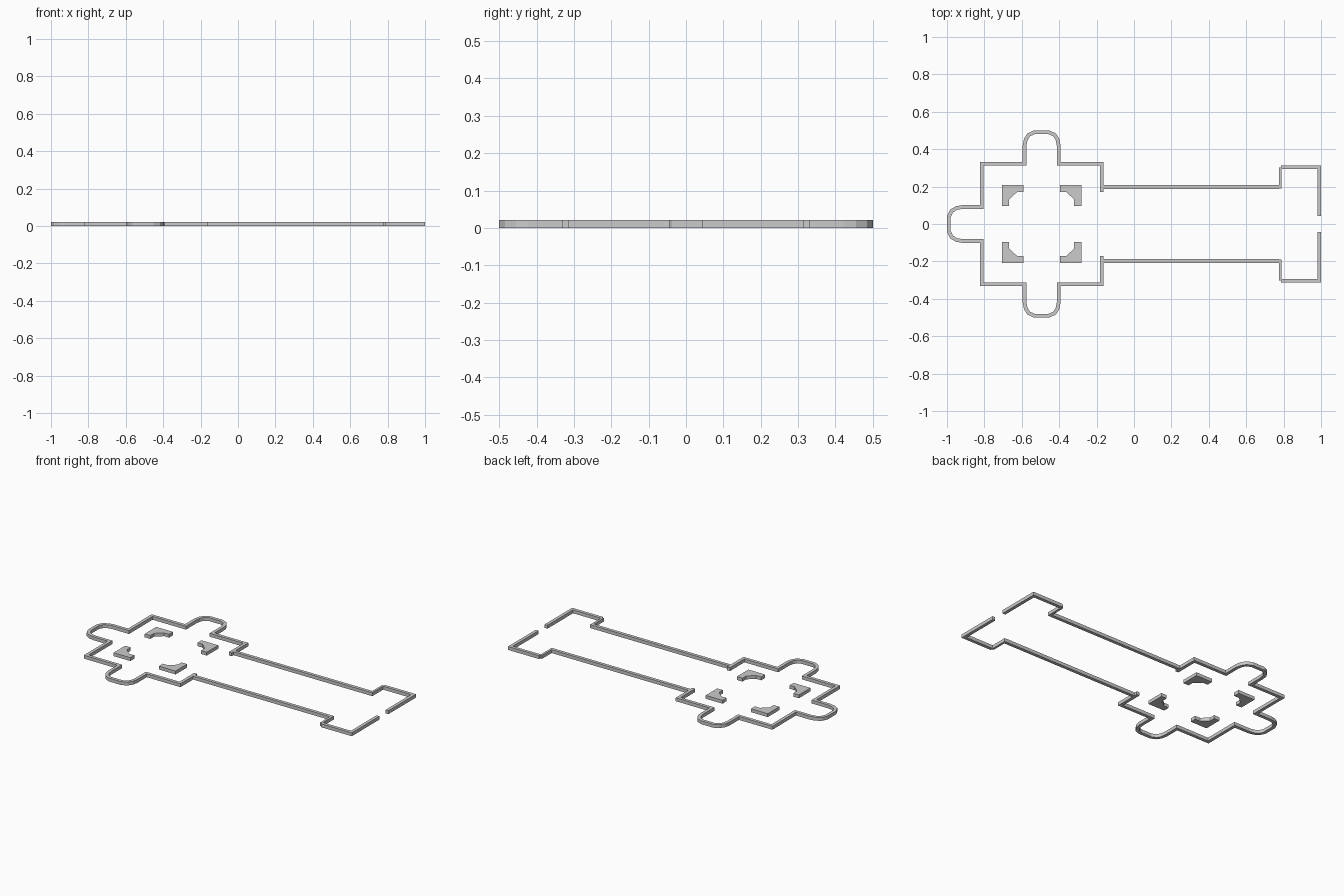
import bpy, bmesh
from mathutils import Vector

if "Cube" in bpy.data.objects:
    bpy.data.objects.remove(bpy.data.objects["Cube"])

H = 0.021      # wall height
T = 0.02       # wall thickness
CX = -0.494    # centre of the domed square


def prism(name, outline):
    """Extrude a closed outline up from the floor."""
    bm = bmesh.new()
    face = bm.faces.new([bm.verts.new((x, y, 0)) for x, y in outline])
    up = bmesh.ops.extrude_face_region(bm, geom=[face])["geom"]
    bmesh.ops.translate(bm, vec=(0, 0, H),
                        verts=[v for v in up if isinstance(v, bmesh.types.BMVert)])
    bmesh.ops.recalc_face_normals(bm, faces=bm.faces)
    me = bpy.data.meshes.new(name)
    bm.to_mesh(me)
    bm.free()
    ob = bpy.data.objects.new(name, me)
    bpy.context.collection.objects.link(ob)
    return ob


def wall(name, path, t=T):
    """Wall of even thickness along a centre line with mitred corners."""
    p = [Vector(q) for q in path]
    left, right = [], []
    for i, q in enumerate(p):
        a = (q - p[i - 1]).normalized() if i else (p[1] - q).normalized()
        b = (p[i + 1] - q).normalized() if i < len(p) - 1 else a
        na, nb = Vector((-a.y, a.x)), Vector((-b.y, b.x))
        m = (na + nb) / (1 + na.dot(nb)) * t / 2
        left.append(q + m)
        right.append(q - m)
    return prism(name, left + right[::-1])


# half profile of an apse: (sideways, outward from the square's centre line)
apse = [(0.091, 0.0), (0.091, 0.095), (0.085, 0.125), (0.069, 0.149), (0.04, 0.162)]
full = apse + [(-s, d) for s, d in reversed(apse)]

# domed square with north and west apses, mirrored into one continuous wall
S = 0.322
half = [(-0.172, 0.17), (-0.172, S)]
half += [(CX + s, S + d * (0.49 - S) / 0.162) for s, d in full]
half += [(-0.814, S)]
half += [(-0.814 - d * (0.99 - 0.814) / 0.162, s) for s, d in apse]
wall("domed_square_wall", half + [(x, -y) for x, y in reversed(half)])

# corner piers: L plan with a chamfered inner corner
pier = [(0.0975, 0.209), (0.2125, 0.209), (0.2125, 0.096), (0.174, 0.096),
        (0.174, 0.131), (0.163, 0.142), (0.142, 0.161), (0.132, 0.170), (0.0975, 0.170)]
for sy, side in ((1, "north"), (-1, "south")):
    for sx, end in ((1, "east"), (-1, "west")):
        prism(f"pier_{side}_{end}", [(CX + sx * x, sy * y) for x, y in pier])

    # long hall wall, step and entrance hall
    wall("long_hall_wall_" + side, [(-0.166, sy * 0.198), (0.776, sy * 0.198)])
    wall("step_wall_" + side, [(0.782, sy * 0.189), (0.782, sy * 0.302)], 0.014)
    wall("entrance_wall_" + side,
         [(0.787, sy * 0.304), (0.99, sy * 0.304), (0.99, sy * 0.044)])
